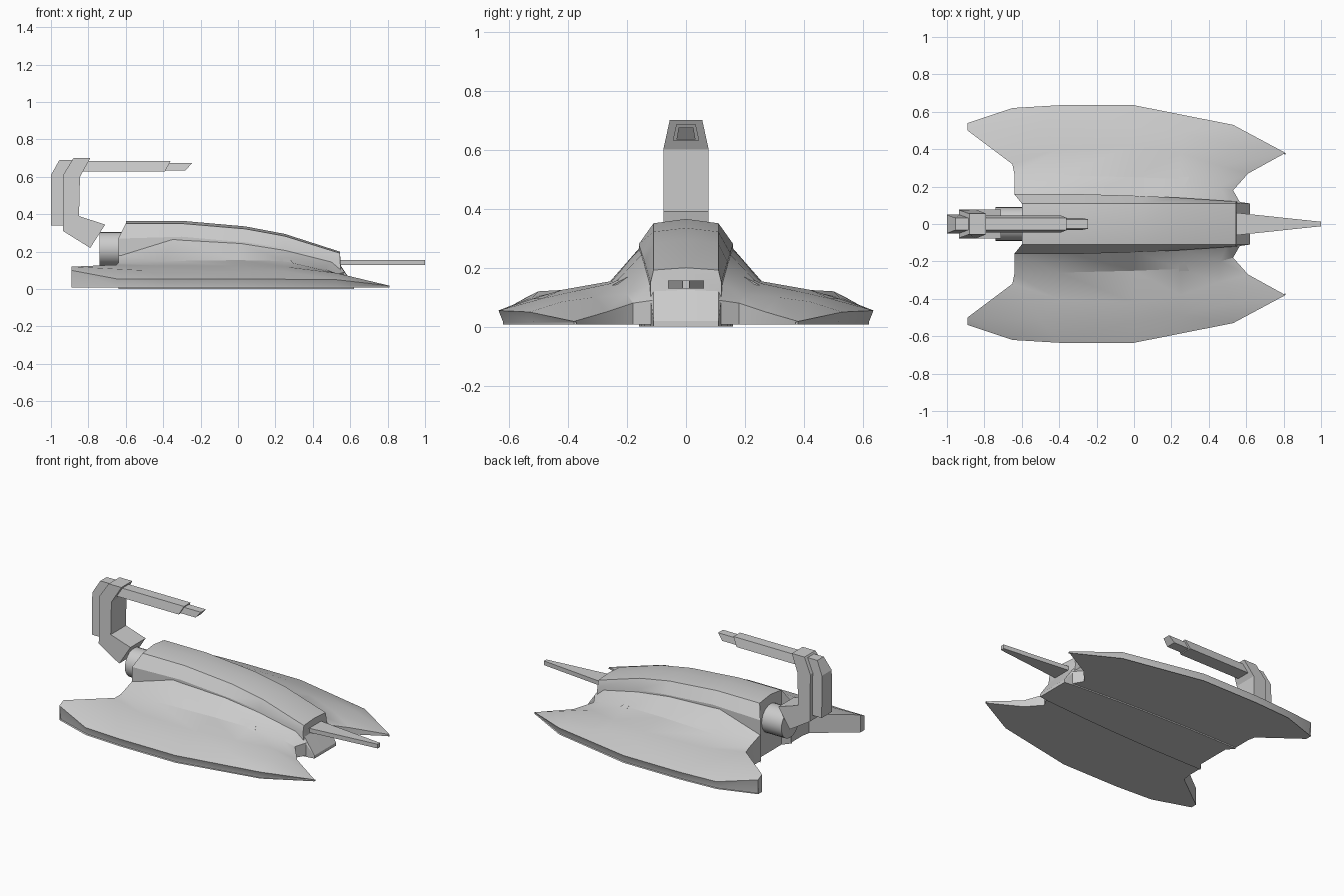
import bpy, bmesh, math
from mathutils import Matrix

cube = bpy.data.objects.get("Cube")
if cube:
    bpy.data.objects.remove(cube, do_unlink=True)

grey = bpy.data.materials.new("plain grey")
grey.use_nodes = True
colour = (0.6, 0.6, 0.6, 1)
grey.diffuse_color = colour
grey.node_tree.nodes["Principled BSDF"].inputs["Base Color"].default_value = colour


def finish(name, bm, angle=25):
    """Clean the mesh, smooth the shallow edges and link the object."""
    bmesh.ops.remove_doubles(bm, verts=bm.verts, dist=0.0005)
    bmesh.ops.recalc_face_normals(bm, faces=bm.faces)
    for face in bm.faces:
        face.smooth = True
    for edge in bm.edges:
        edge.smooth = edge.calc_face_angle(math.pi) < math.radians(angle)
    mesh = bpy.data.meshes.new(name)
    bm.to_mesh(mesh)
    bm.free()
    mesh.materials.append(grey)
    obj = bpy.data.objects.new(name, mesh)
    bpy.context.collection.objects.link(obj)
    return obj


def add_face(bm, verts):
    if len(set(verts)) > 2:
        bm.faces.new(verts)


def loft_over_floor(name, rails, floor, side=1):
    """Skin the rails from the inside out, then close them with a flat floor."""
    bm = bmesh.new()
    top = [[bm.verts.new((x, y * side, z)) for x, y, z in rail] for rail in rails]
    low = [[bm.verts.new((x, y * side, floor)) for x, y, z in rail] for rail in rails]
    last = len(rails[0]) - 1
    for r in range(len(rails) - 1):
        for grid in (top, low):
            a, b = grid[r], grid[r + 1]
            for s in range(last):
                add_face(bm, (a[s], a[s + 1], b[s + 1], b[s]))
        for s in (0, last):
            add_face(bm, (top[r][s], top[r + 1][s], low[r + 1][s], low[r][s]))
    for r in (0, len(rails) - 1):
        for s in range(last):
            add_face(bm, (top[r][s], top[r][s + 1], low[r][s + 1], low[r][s]))
    return finish(name, bm)


def side_extrusion(name, profile, width_at):
    """Extrude an (x, z) outline both ways in y; width_at gives the half width at z."""
    bm = bmesh.new()
    near = [bm.verts.new((x, -width_at(z), z)) for x, z in profile]
    far = [bm.verts.new((x, width_at(z), z)) for x, z in profile]
    bm.faces.new(near)
    bm.faces.new(far[::-1])
    for i in range(len(profile)):
        j = (i + 1) % len(profile)
        bm.faces.new((near[i], near[j], far[j], far[i]))
    return finish(name, bm)


# Central fuselage: x, roof height, flank half width, shoulder height
stations = [(-0.6, 0.365, 0.16, 0.27), (-0.3, 0.365, 0.16, 0.28),
            (0.04, 0.335, 0.15, 0.25), (0.25, 0.295, 0.14, 0.22),
            (0.545, 0.2, 0.12, 0.15), (0.55, 0.125, 0.12, 0.1),
            (0.62, 0.02, 0.11, 0.015)]
roof_right = [(x, -0.11, z * 0.96) for x, z, w, s in stations]
roof_mid = [(x, 0, z) for x, z, w, s in stations]
roof_left = [(x, 0.11, z * 0.96) for x, z, w, s in stations]
flank_left = [(x, w, s) for x, z, w, s in stations]
flank_right = [(x, -w, s) for x, z, w, s in stations]
for flank in (flank_left, flank_right):
    flank[0] = (-0.64,) + flank[0][1:]
loft_over_floor("fuselage", [flank_right, roof_right, roof_mid, roof_left, flank_left], 0)

# Swept wings, each lofted through rails running from tail to nose
shoulder = [(-0.64, 0.155, 0.18), (-0.35, 0.155, 0.27), (0, 0.145, 0.25),
            (0.25, 0.135, 0.21), (0.5, 0.115, 0.15), (0.57, 0.11, 0.09)]
foot = [(-0.64, 0.27, 0.14), (-0.4, 0.26, 0.15), (0, 0.25, 0.155),
        (0.25, 0.24, 0.15), (0.46, 0.2, 0.11), (0.53, 0.18, 0.08)]
mid = [(-0.65, 0.32, 0.13), (-0.4, 0.4, 0.125), (0, 0.42, 0.125),
       (0.25, 0.38, 0.12), (0.46, 0.31, 0.1), (0.61, 0.27, 0.05)]
ridge = [(-0.89, 0.5, 0.12), (-0.5, 0.52, 0.1), (0, 0.52, 0.095),
         (0.25, 0.49, 0.095), (0.53, 0.42, 0.085), (0.81, 0.38, 0.018)]
edge = [(-0.89, 0.54, 0.1), (-0.65, 0.62, 0.055), (-0.4, 0.635, 0.055),
        (0, 0.635, 0.055), (0.53, 0.53, 0.05), (0.81, 0.38, 0.018)]
keel = [(x, y * 0.975, 0.015) for x, y, z in edge]
for name, side in (("wing_back", 1), ("wing_front", -1)):
    loft_over_floor(name, [shoulder, foot, mid, ridge, edge, keel], 0.008, side)

# Small wedge fins at the wing roots
for name, side in (("root_fin_back", 1), ("root_fin_front", -1)):
    bm = bmesh.new()
    corners = [(0.24, 0.14, 0.2), (0.24, 0.26, 0.145), (0.3, 0.26, 0.135), (0.26, 0.18, 0.12)]
    points = [bm.verts.new((x, y * side, z)) for x, y, z in corners]
    bmesh.ops.convex_hull(bm, input=points)
    finish(name, bm)

# Tapering nose gun
bm = bmesh.new()
bmesh.ops.create_cube(bm, size=1)
for v in bm.verts:
    tip = v.co.x > 0
    half = 0.012 if tip else 0.065
    v.co = (1 if tip else 0.5, math.copysign(half, v.co.y), 0.143 + v.co.z * 0.027)
finish("nose_gun", bm)

# Round joint at the tail
bm = bmesh.new()
bmesh.ops.create_cone(bm, cap_ends=True, segments=24, radius1=0.09, radius2=0.09, depth=0.18,
                      matrix=Matrix.Translation((-0.65, 0, 0.215))
                      @ Matrix.Rotation(math.pi / 2, 4, "Y"))
finish("tail_joint", bm)


# Raised tail arm with a counterweight behind it
def arm_width(z):
    return 0.077 - 0.22 * max(0, z - 0.6)


side_extrusion("tail_arm", [(-0.935, 0.61), (-0.88, 0.7), (-0.79, 0.7), (-0.845, 0.6),
                            (-0.85, 0.39), (-0.71, 0.345), (-0.79, 0.22), (-0.935, 0.31)],
               arm_width)
side_extrusion("arm_counterweight", [(-1, 0.34), (-1, 0.61), (-0.955, 0.69), (-0.88, 0.69),
                                     (-0.93, 0.61), (-0.93, 0.34)],
               lambda z: arm_width(z) - 0.025)

# Overhead gun and its muzzle
side_extrusion("overhead_gun", [(-0.84, 0.63), (-0.8, 0.685), (-0.36, 0.685), (-0.39, 0.63)],
               lambda z: 0.045 if z < 0.65 else 0.033)
side_extrusion("gun_muzzle", [(-0.41, 0.635), (-0.38, 0.675), (-0.245, 0.675), (-0.28, 0.635)],
               lambda z: 0.032 if z < 0.65 else 0.025)
